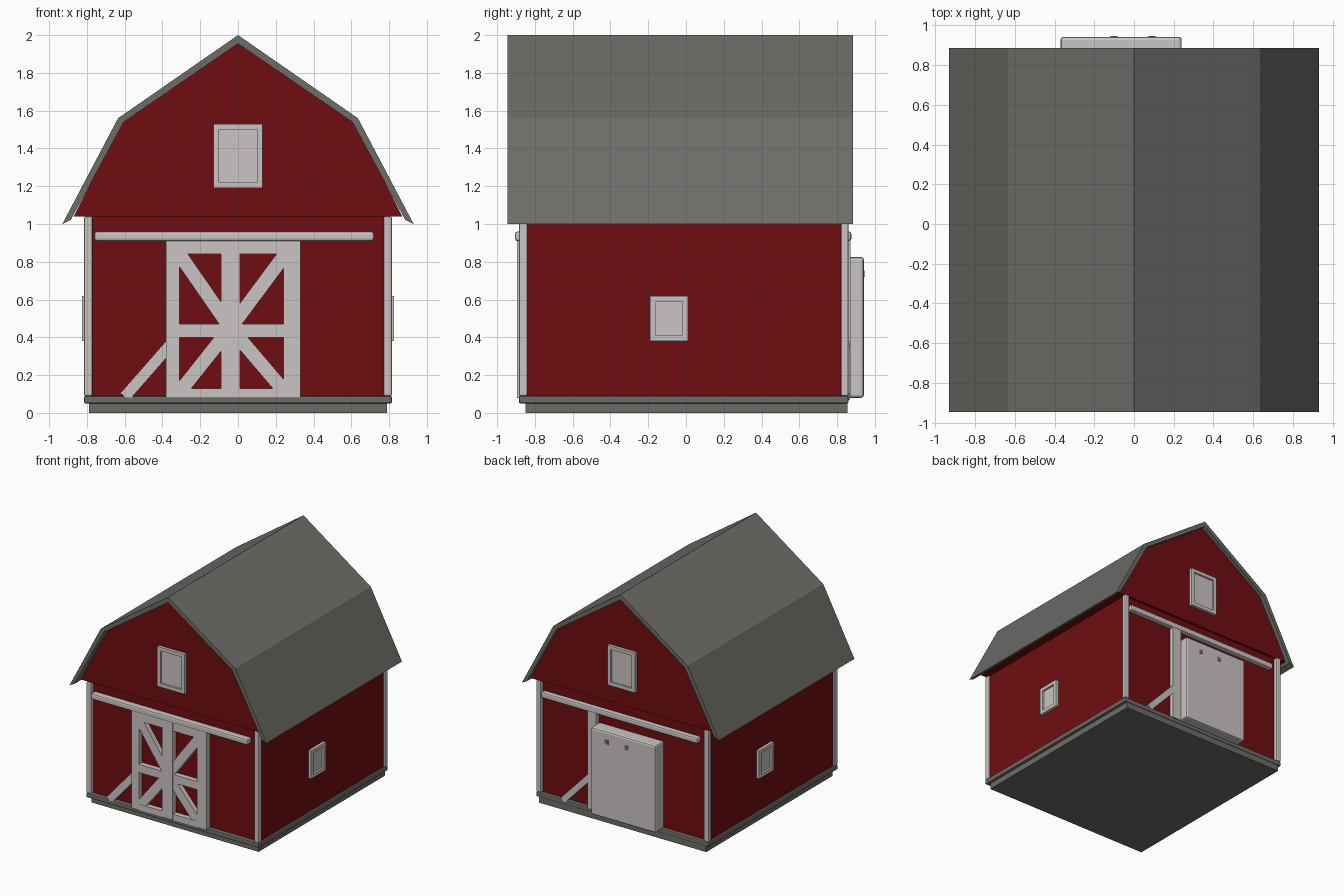
import bpy, bmesh, math
from mathutils import Vector

if "Cube" in bpy.data.objects:
    bpy.data.objects.remove(bpy.data.objects["Cube"])


def material(name, rgb):
    m = bpy.data.materials.new(name)
    m.diffuse_color = (*rgb, 1)
    m.use_nodes = True
    m.node_tree.nodes["Principled BSDF"].inputs["Base Color"].default_value = m.diffuse_color
    return m


RED = material("barn red", (0.16, 0.004, 0.005))
WHITE = material("trim white", (0.60, 0.56, 0.56))
GREY = material("roof grey", (0.15, 0.15, 0.14))


def prism(name, profile, y0, y1, mat, bevel=0.0):
    """Extrude an x-z outline along y."""
    bm = bmesh.new()
    face = bm.faces.new([bm.verts.new((x, y0, z)) for x, z in profile])
    ext = bmesh.ops.extrude_face_region(bm, geom=[face])
    verts = [g for g in ext["geom"] if isinstance(g, bmesh.types.BMVert)]
    bmesh.ops.translate(bm, verts=verts, vec=(0, y1 - y0, 0))
    bmesh.ops.recalc_face_normals(bm, faces=bm.faces)
    me = bpy.data.meshes.new(name)
    bm.to_mesh(me)
    bm.free()
    me.materials.append(mat)
    ob = bpy.data.objects.new(name, me)
    bpy.context.collection.objects.link(ob)
    if bevel:
        mod = ob.modifiers.new("Soft edges", 'BEVEL')
        mod.width = bevel
        mod.segments = 2
    return ob


def box(name, x0, x1, y0, y1, z0, z1, mat, bevel=0.0):
    return prism(name, [(x0, z0), (x1, z0), (x1, z1), (x0, z1)], y0, y1, mat, bevel)


def bar(name, p, q, width, y0, y1, mat):
    """Slanted board between two x-z points."""
    p, q = Vector(p), Vector(q)
    d = (q - p).normalized() * width / 2
    n = Vector((-d.y, d.x))
    return prism(name, [p - n, q - n, q + n, p + n], y0, y1, mat)


# Foundation and sill
box("foundation", -0.79, 0.79, -0.85, 0.855, 0, 0.06, GREY)
box("sill", -0.815, 0.815, -0.885, 0.86, 0.05, 0.09, GREY, 0.008)

# Walls, and the gambrel loft that overhangs them slightly
box("walls", -0.80, 0.80, -0.85, 0.83, 0.08, 1.08, RED)
prism("loft", [(-0.87, 1.04), (0.87, 1.04), (0.61, 1.55), (0, 1.965), (-0.61, 1.55)],
      -0.88, 0.85, RED)

# Gambrel roof shell
outer = [(-0.93, 1.0), (-0.635, 1.56), (0, 2.0), (0.635, 1.56), (0.93, 1.0)]
inner = [(0.885, 1.022), (0.605, 1.54), (0, 1.955), (-0.605, 1.54), (-0.885, 1.022)]
prism("roof", outer + inner, -0.945, 0.885, GREY)

# Corner trims
for sx in (-1, 1):
    xs = sorted((sx * 0.77, sx * 0.815))
    box("front_corner_trim", *xs, -0.885, -0.84, 0.09, 1.04, WHITE, 0.008)
    box("back_corner_trim", *xs, 0.82, 0.86, 0.09, 1.04, WHITE, 0.008)

# Sliding door rails
box("front_rail", -0.76, 0.72, -0.905, -0.845, 0.91, 0.96, WHITE, 0.012)
box("back_rail", -0.72, 0.76, 0.825, 0.875, 0.91, 0.96, WHITE, 0.012)

# Front door: stiles, cross rails and diagonal braces over the red wall
F0, F1 = -0.895, -0.845
for x0, x1 in ((-0.38, -0.31), (-0.09, 0.01), (0.24, 0.33)):
    box("front_door_stile", x0, x1, F0, F1, 0.08, 0.94, WHITE)
for z0, z1 in ((0.08, 0.13), (0.40, 0.47), (0.84, 0.94)):
    box("front_door_cross_rail", -0.375, 0.325, F0 + 0.002, F1, z0, z1, WHITE)
for x in (-0.31, 0.25):
    for z in (0.11, 0.84):
        bar("front_door_brace", (-0.04, 0.45), (x, z), 0.075, F0 + 0.004, F1, WHITE)
bar("front_prop", (-0.60, 0.085), (-0.35, 0.37), 0.06, F0 + 0.01, F1, WHITE)

# Back door: solid panel with a side post, prop and two bolts
box("back_door", -0.37, 0.24, 0.82, 0.942, 0.08, 0.825, WHITE, 0.015)
box("back_door_post", 0.24, 0.32, 0.82, 0.87, 0.08, 0.93, WHITE)
bar("back_prop", (0.56, 0.085), (0.30, 0.36), 0.05, 0.82, 0.865, WHITE)
for x in (0.09, -0.10):
    box("back_door_bolt", x - 0.017, x + 0.017, 0.94, 0.945, 0.72, 0.755, GREY)


def window(name, w, h, loc, angle):
    """Raised frame around a recessed pane; outward side is local -y."""
    f = 0.03
    parts = [box(name + "_pane", -w + f, w - f, -0.008, 0.01, -h + f, h - f, WHITE),
             box(name + "_sill", -w, w, -0.025, 0.01, -h, -h + f, WHITE),
             box(name + "_head", -w, w, -0.025, 0.01, h - f, h, WHITE),
             box(name + "_left_jamb", -w, -w + f, -0.025, 0.01, -h + f, h - f, WHITE),
             box(name + "_right_jamb", w - f, w, -0.025, 0.01, -h + f, h - f, WHITE)]
    for p in parts:
        p.location = loc
        p.rotation_euler.z = angle


# Loft and side windows
window("front_loft_window", 0.13, 0.17, (0, -0.88, 1.36), 0)
window("back_loft_window", 0.13, 0.17, (0, 0.85, 1.36), math.pi)
window("right_window", 0.10, 0.12, (0.80, -0.09, 0.50), math.pi / 2)
window("left_window", 0.10, 0.12, (-0.80, 0.09, 0.50), -math.pi / 2)
